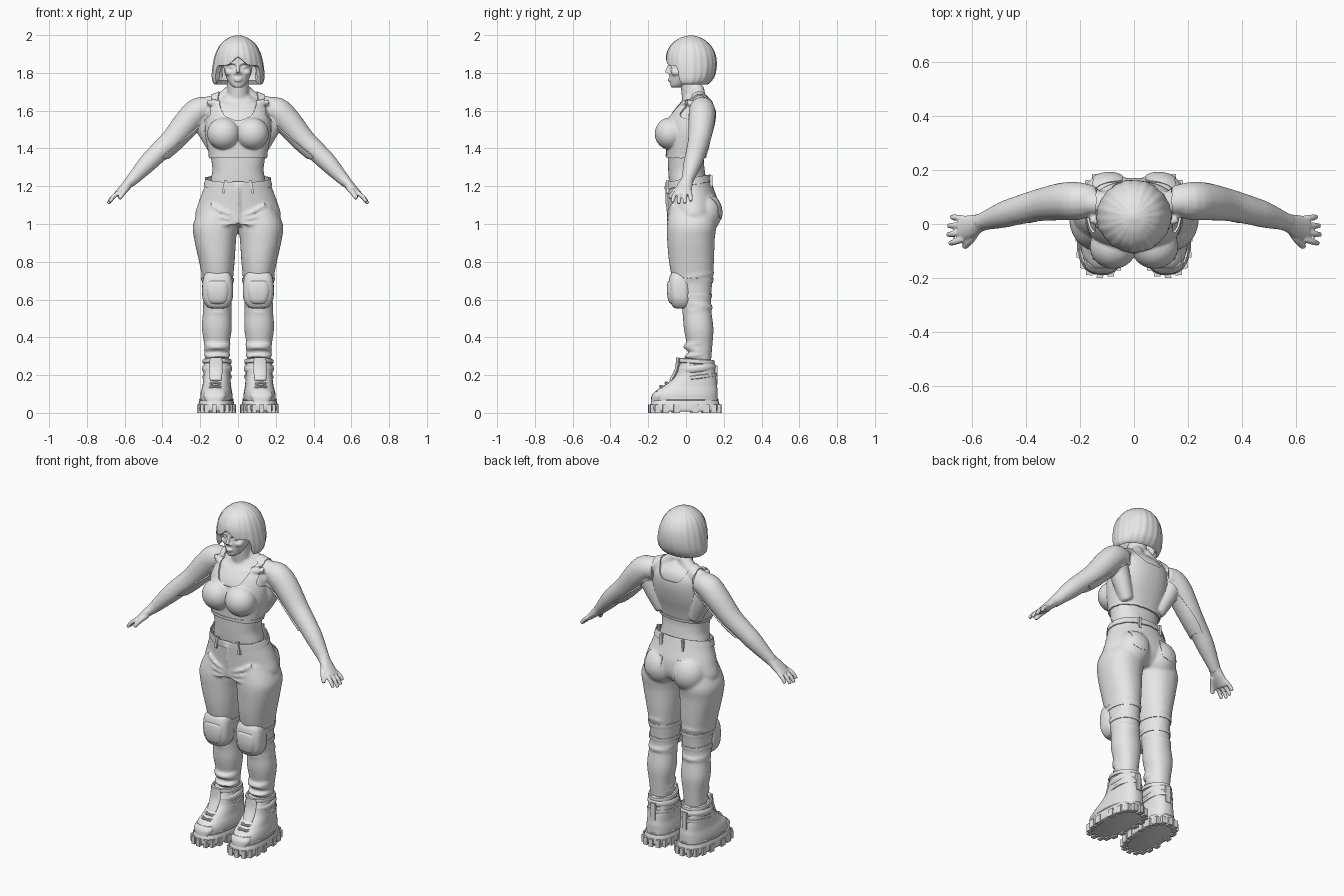
import bpy, bmesh
from math import sin, cos, pi, copysign
from mathutils import Vector, Matrix

if "Cube" in bpy.data.objects:
    bpy.data.objects.remove(bpy.data.objects["Cube"])

grey = bpy.data.materials.new("plain grey")
grey.use_nodes = True
grey.diffuse_color = (0.8, 0.8, 0.8, 1)
grey.node_tree.nodes["Principled BSDF"].inputs["Base Color"].default_value = (0.8, 0.8, 0.8, 1)


def spline(keys, sub):
    """Catmull-Rom interpolation through tuples of any length."""
    out = []
    for i in range(len(keys) - 1):
        a, b, c, d = (keys[min(max(i + k, 0), len(keys) - 1)] for k in (-1, 0, 1, 2))
        for s in range(sub):
            t = s / sub
            out.append([0.5 * (2 * q + (r - p) * t + (2 * p - 5 * q + 4 * r - w) * t * t
                               + (3 * q - p - 3 * r + w) * t ** 3)
                        for p, q, r, w in zip(a, b, c, d)])
    return out + [list(keys[-1])]


def skin(bm, loops, closed=False):
    """Bridge successive loops of points, capping open ends."""
    vs = [[bm.verts.new(p) for p in loop] for loop in loops]
    n = len(vs[0])
    for a, b in zip(vs, vs[1:] + ([vs[0]] if closed else [])):
        for i in range(n):
            bm.faces.new((a[i], a[(i + 1) % n], b[(i + 1) % n], b[i]))
    if not closed:
        bm.faces.new(vs[0])
        bm.faces.new(vs[-1])


def rings(bm, keys, side=1, power=2.0, n=40, sub=5, ripple=0.0, waves=0):
    """Level cross-sections: height, centre x, half width, front y, back y."""
    loops = []
    for z, xc, hx, yf, yb in spline(keys, sub):
        loop = []
        for i in range(n):
            a = 2 * pi * i / n
            k = 1 + ripple * sin(waves * a) + ripple * 0.6 * sin(waves * 0.5 * a + 1)
            c, s = (copysign(abs(v) ** (2 / power), v) * k for v in (cos(a), sin(a)))
            loop.append((side * (xc + hx * c), (yf + yb) / 2 + (yb - yf) / 2 * s, z))
        loops.append(loop)
    skin(bm, loops)


def tube(bm, pts, side=1, n=16, sub=4, closed=False, ref=(0, 1, 0)):
    """Round or oval tube: x, y, z, radius, optional radius along ref."""
    path = [list(p) for p in pts] if closed else spline([(*p[:4], p[-1]) for p in pts], sub)
    m, loops = len(path), []
    for i, p in enumerate(path):
        nxt = path[(i + 1) % m] if closed else path[min(i + 1, m - 1)]
        prv = path[i - 1] if closed else path[max(i - 1, 0)]
        t = (Vector(nxt[:3]) - Vector(prv[:3])).normalized()
        v = Vector(ref)
        v = (v - t * v.dot(t)).normalized()
        u = t.cross(v)
        ring = [Vector(p[:3]) + u * p[3] * cos(a) + v * p[4] * sin(a)
                for a in (2 * pi * k / n for k in range(n))]
        loops.append([(side * q.x, q.y, q.z) for q in ring])
    skin(bm, loops, closed)


def band(bm, x, y, z, rx, ry, r, tilt=0.0, side=1, height=None):
    """Closed oval ring, such as a strap or cloth fold."""
    pts = [(x + rx * cos(a), y + ry * sin(a), z + tilt * sin(a + x), r, height or r)
           for a in (2 * pi * k / 32 for k in range(32))]
    tube(bm, pts, side, n=8, closed=True, ref=(0, 0, 1))


def ball(bm, x, y, z, rx, ry, rz, side=1):
    bmesh.ops.create_uvsphere(bm, u_segments=24, v_segments=16, radius=1,
        matrix=Matrix.Translation((side * x, y, z)) @ Matrix.Diagonal((rx, ry, rz, 1)))


def box(bm, loc, size, turn=0.0, axis="Z"):
    bmesh.ops.create_cube(bm, size=1, matrix=Matrix.Translation(loc)
        @ Matrix.Rotation(turn, 4, axis) @ Matrix.Diagonal((*size, 1)))


def make(name, bm, voxel=0, solid=0, offset=1, angle=45):
    """Turn a bmesh into an object; optionally fuse it or give it thickness."""
    if not solid:
        bmesh.ops.recalc_face_normals(bm, faces=bm.faces)
    mesh = bpy.data.meshes.new(name)
    bm.to_mesh(mesh)
    bm.free()
    ob = bpy.data.objects.new(name, mesh)
    bpy.context.collection.objects.link(ob)
    if voxel:
        mod = ob.modifiers.new("fuse", "REMESH")
        mod.mode, mod.voxel_size = "VOXEL", voxel
        mod = ob.modifiers.new("soften", "SMOOTH")
        mod.factor, mod.iterations = 0.5, 4
    if solid:
        mod = ob.modifiers.new("thickness", "SOLIDIFY")
        mod.thickness, mod.offset = solid, offset
    bpy.context.view_layer.update()
    ob.data = bpy.data.meshes.new_from_object(
        ob.evaluated_get(bpy.context.evaluated_depsgraph_get()))
    ob.modifiers.clear()
    ob.data.materials.clear()
    ob.data.materials.append(grey)
    bpy.ops.object.select_all(action="DESELECT")
    ob.select_set(True)
    bpy.context.view_layer.objects.active = ob
    bpy.ops.object.shade_smooth_by_angle(angle=angle * pi / 180)
    return ob


def trim(bm, keep):
    """Keep the faces that pass a rule and even out the cut edge."""
    bmesh.ops.delete(bm, geom=[f for f in bm.faces if not keep(f.calc_center_median())],
                     context="FACES")
    for _ in range(6):
        new = {}
        for v in bm.verts:
            near = [e.other_vert(v).co for e in v.link_edges if e.is_boundary]
            if len(near) == 2:
                new[v] = v.co * 0.5 + (near[0] + near[1]) * 0.25
        for v, co in new.items():
            v.co = co


def overlay(src, name, keep, thick):
    """Thin layer lying on part of another surface."""
    bm = bmesh.new()
    bm.from_mesh(src.data)
    trim(bm, keep)
    return make(name, bm, solid=thick)


# Upper body: torso, neck and arms fused together
bm = bmesh.new()
rings(bm, [(1.13, 0, .14, -.07, .11), (1.21, 0, .148, -.088, .11), (1.28, 0, .136, -.094, .1),
           (1.34, 0, .142, -.096, .095), (1.41, 0, .155, -.098, .11), (1.49, 0, .168, -.1, .135),
           (1.56, 0, .165, -.088, .15), (1.615, 0, .15, -.055, .15), (1.655, 0, .11, -.02, .135),
           (1.69, 0, .05, -.01, .1)], power=2.3)
tube(bm, [(0, .05, 1.6, .06), (0, .034, 1.68, .057), (0, .02, 1.79, .054)])
for s in (1, -1):
    ball(bm, .076, -.083, 1.478, .08, .075, .078, s)
    tube(bm, [(.02, .06, 1.72, .035), (.09, .07, 1.655, .04), (.19, .08, 1.625, .045)], s)
    tube(bm, [(.05, -.035, 1.625, .01), (.16, .02, 1.645, .016)], s)
    tube(bm, [(.11, .07, 1.38, .03), (.16, .08, 1.49, .045), (.2, .085, 1.58, .05)], s)
    tube(bm, [(.14, .085, 1.61, .055), (.205, .085, 1.602, .07), (.265, .083, 1.545, .07),
              (.35, .07, 1.445, .06), (.43, .05, 1.37, .053), (.48, .035, 1.32, .049),
              (.55, .012, 1.245, .035), (.575, .003, 1.22, .031)], s)
body = make("upper_body", bm, voxel=.0078)

# Hands: wrist, palm, four fingers and a thumb
for s, word in ((1, "left"), (-1, "right")):
    bm = bmesh.new()
    tube(bm, [(.545, .013, 1.25, .034, .034), (.57, .004, 1.225, .029, .034),
              (.6, -.008, 1.195, .024, .042), (.642, -.018, 1.155, .017, .046)], s)
    for k, reach in enumerate((.9, 1.05, 1.0, .8)):
        y = -.055 + .025 * k
        tube(bm, [(.63, y, 1.168, .012), (.63 + .034 * reach, y * 1.2, 1.168 - .027 * reach, .0115),
                  (.63 + .055 * reach, y * 1.3, 1.168 - .058 * reach, .0095)], s, n=12)
    tube(bm, [(.585, -.025, 1.195, .018), (.605, -.06, 1.17, .015), (.627, -.085, 1.135, .011)], s)
    make(word + "_hand", bm, voxel=.0045)


# Cropped tank top with scooped neck and wide armholes
def tank(c):
    x = abs(c.x)
    scoop = (1.55 if c.y < .04 else 1.6) + .12 * (x / .105) ** 4
    return c.z > 1.35 and c.z < scoop and x < .14 + max(0, 1.575 - c.z) * 1.2


overlay(body, "tank_top", tank, .008)
overlay(body, "tank_top_hem", lambda c: 1.35 < c.z < 1.367 and abs(c.x) < .2, .011)

# Head with facial features
bm = bmesh.new()
rings(bm, [(1.722, 0, .02, -.076, -.03), (1.735, 0, .038, -.083, 0), (1.77, 0, .06, -.086, .05),
           (1.805, 0, .072, -.088, .085), (1.835, 0, .077, -.083, .1), (1.862, 0, .08, -.092, .115),
           (1.91, 0, .08, -.086, .12), (1.95, 0, .06, -.055, .1), (1.975, 0, .02, -.01, .05)])
tube(bm, [(0, -.084, 1.85, .008), (0, -.096, 1.82, .009), (0, -.102, 1.801, .011)], n=12)
ball(bm, 0, -.087, 1.767, .023, .009, .005)
ball(bm, 0, -.086, 1.758, .018, .01, .0055)
for s in (1, -1):
    ball(bm, .033, -.071, 1.831, .016, .01, .008, s)
    ball(bm, .011, -.09, 1.798, .008, .008, .006, s)
    ball(bm, .042, -.05, 1.803, .028, .03, .022, s)
    tube(bm, [(.012, -.089, 1.849, .006), (.035, -.083, 1.854, .007), (.06, -.062, 1.85, .006)], s, n=8)
make("head", bm, voxel=.0045)


# Bobbed hair, open around the face with a parted fringe
def hair_rule(c):
    x = abs(c.x)
    open_front = c.y < -.02 - max(0, c.z - 1.75) * .35 and x < .118
    return c.z > 1.738 and not (open_front and c.z < 1.89 - min(x, .05) * .9)


bm = bmesh.new()
rings(bm, [(1.734, 0, .115, -.065, .108), (1.75, 0, .133, -.082, .13), (1.785, 0, .139, -.096, .153),
           (1.84, 0, .134, -.106, .163), (1.9, 0, .12, -.103, .156), (1.95, 0, .094, -.078, .128),
           (1.983, 0, .055, -.035, .085), (1.996, 0, .022, .005, .047), (1.999, 0, .004, .022, .03)],
      n=120, ripple=.009, waves=22)
bmesh.ops.recalc_face_normals(bm, faces=bm.faces)
trim(bm, hair_rule)
make("bobbed_hair", bm, solid=.026, offset=-1, angle=60)

# Trousers: hips and legs fused, with cloth folds
bm = bmesh.new()
rings(bm, [(.99, 0, .17, -.06, .12), (1.04, 0, .226, -.09, .165), (1.12, 0, .207, -.098, .168),
           (1.2, 0, .178, -.102, .143), (1.26, 0, .163, -.102, .124), (1.3, 0, .16, -.1, .12)])
for s in (1, -1):
    rings(bm, [(1.1, .11, .08, -.08, .14), (1.0, .12, .117, -.1, .16), (.92, .121, .111, -.1, .152),
               (.8, .112, .094, -.09, .148), (.7, .107, .08, -.07, .14), (.62, .107, .075, -.045, .133),
               (.55, .11, .074, -.02, .133), (.45, .112, .079, -.012, .145), (.36, .112, .066, .005, .14),
               (.3, .112, .06, .012, .135), (.23, .112, .058, .015, .13)], s, power=2.2)
    ball(bm, .092, .1, 1.06, .1, .09, .105, s)
    for z, rx, ry, tilt in ((.72, .077, .1, .02), (.575, .07, .075, -.016), (.545, .07, .073, .014),
                            (.365, .064, .067, .012), (.335, .062, .066, -.01), (.305, .062, .064, .008)):
        band(bm, .11, .06 if z < .6 else .042, z, rx, ry, .009, tilt, s)
    for k in range(3):
        tube(bm, [(.012, -.088, 1.0 + .02 * k, .006), (.08, -.098, 1.0 + .032 * k, .006),
                  (.15, -.08, 1.02 + .045 * k, .003)], s, n=8, ref=(0, 0, 1))
tube(bm, [(0, -.092, 1.0, .008), (0, -.1, 1.1, .008), (0, -.103, 1.2, .008)], n=8)
trousers = make("trousers", bm, voxel=.009)
bm = bmesh.new()
bm.from_mesh(trousers.data)
bmesh.ops.bisect_plane(bm, geom=bm.verts[:] + bm.edges[:] + bm.faces[:], clear_outer=True,
                       plane_co=(0, 0, 1.238), plane_no=(0, -.18, 1))
bm.to_mesh(trousers.data)
bm.free()
overlay(trousers, "waistband", lambda c: c.z > 1.2 + .18 * c.y, .006)
overlay(trousers, "back_pockets", lambda c: c.y > .05 and .045 < abs(c.x) < .15
        and 1.02 + abs(abs(c.x) - .098) * .4 < c.z < 1.145, .004)
overlay(trousers, "knee_straps", lambda c: .605 < c.z < .63 or .69 < c.z < .713, .005)

# Belt loops
bm = bmesh.new()
for s in (1, -1):
    box(bm, (s * .072, -.098, 1.197), (.014, .014, .07), s * -.2, "Y")
    box(bm, (s * .168, .02, 1.215), (.014, .014, .065))
    box(bm, (s * .07, .132, 1.225), (.014, .014, .065))
make("belt_loops", bm)

for s, word in ((1, "left"), (-1, "right")):
    # Knee pad with a raised centre shell
    bm = bmesh.new()
    rings(bm, [(.553, .108, .03, -.05, .01), (.562, .108, .055, -.07, .02), (.6, .108, .078, -.085, .03),
               (.66, .108, .082, -.092, .03), (.715, .108, .076, -.088, .03), (.742, .108, .06, -.075, .02),
               (.75, .108, .04, -.06, .01)], s, power=3)
    rings(bm, [(.575, .108, .03, -.075, .0), (.59, .108, .052, -.092, .0), (.64, .108, .064, -.101, .0),
               (.69, .108, .06, -.098, .0), (.7, .108, .045, -.088, .0)], s, power=3)
    make(word + "_knee_pad", bm)

    # Boot: treaded sole, upper, padded collar, straps and laces
    bm = bmesh.new()
    rings(bm, [(.008, 0, .09, -.178, .172), (.015, 0, .096, -.188, .178), (.045, 0, .093, -.188, .177),
               (.066, 0, .088, -.18, .172)], power=2.7, sub=3)
    rings(bm, [(.05, 0, .082, -.172, .168), (.09, 0, .084, -.174, .168), (.118, 0, .08, -.158, .168),
               (.14, 0, .075, -.125, .165), (.17, 0, .072, -.085, .162), (.2, 0, .07, -.055, .157),
               (.24, 0, .071, -.04, .15), (.28, 0, .067, -.025, .143)], power=2.5)
    for k in range(18):
        a = 2 * pi * (k + .5) / 18
        box(bm, (.088 * copysign(abs(cos(a)) ** .74, cos(a)),
                 -.005 + .178 * copysign(abs(sin(a)) ** .74, sin(a)), .022), (.024, .034, .044))
    rings(bm, [(.06, 0, .05, -.186, -.1), (.09, 0, .06, -.182, -.1), (.112, 0, .055, -.165, -.09)], power=2.6)
    for z, y, rx, ry, r, h, tilt in ((.272, .055, .068, .088, .01, .014, -.006),
                                     (.235, .055, .07, .093, .01, .02, .008), (.19, .058, .07, .1, .008, .011, .012),
                                     (.07, -.004, .084, .17, .007, .007, 0)):
        band(bm, 0, y, z, rx, ry, r, tilt, height=h)
    for k in range(4):
        y, z = -.135 + .028 * k, .138 + .018 * k
        for d in (1, -1):
            tube(bm, [(-.058 * d, y + .035, z - .02, .006), (0, y - .002, z + .004, .006),
                      (.058 * d, y + .05, z - .008, .006)], n=8, ref=(0, 0, 1))
    tube(bm, [(0, -.08, .17, .03, .01), (0, -.05, .23, .036, .01), (0, -.042, .292, .032, .01)])
    box(bm, (0, .158, .2), (.03, .018, .1))
    boot = make(word + "_boot", bm, angle=40)
    boot.location = (s * .114, 0, 0)
    boot.rotation_euler.z = s * .06
